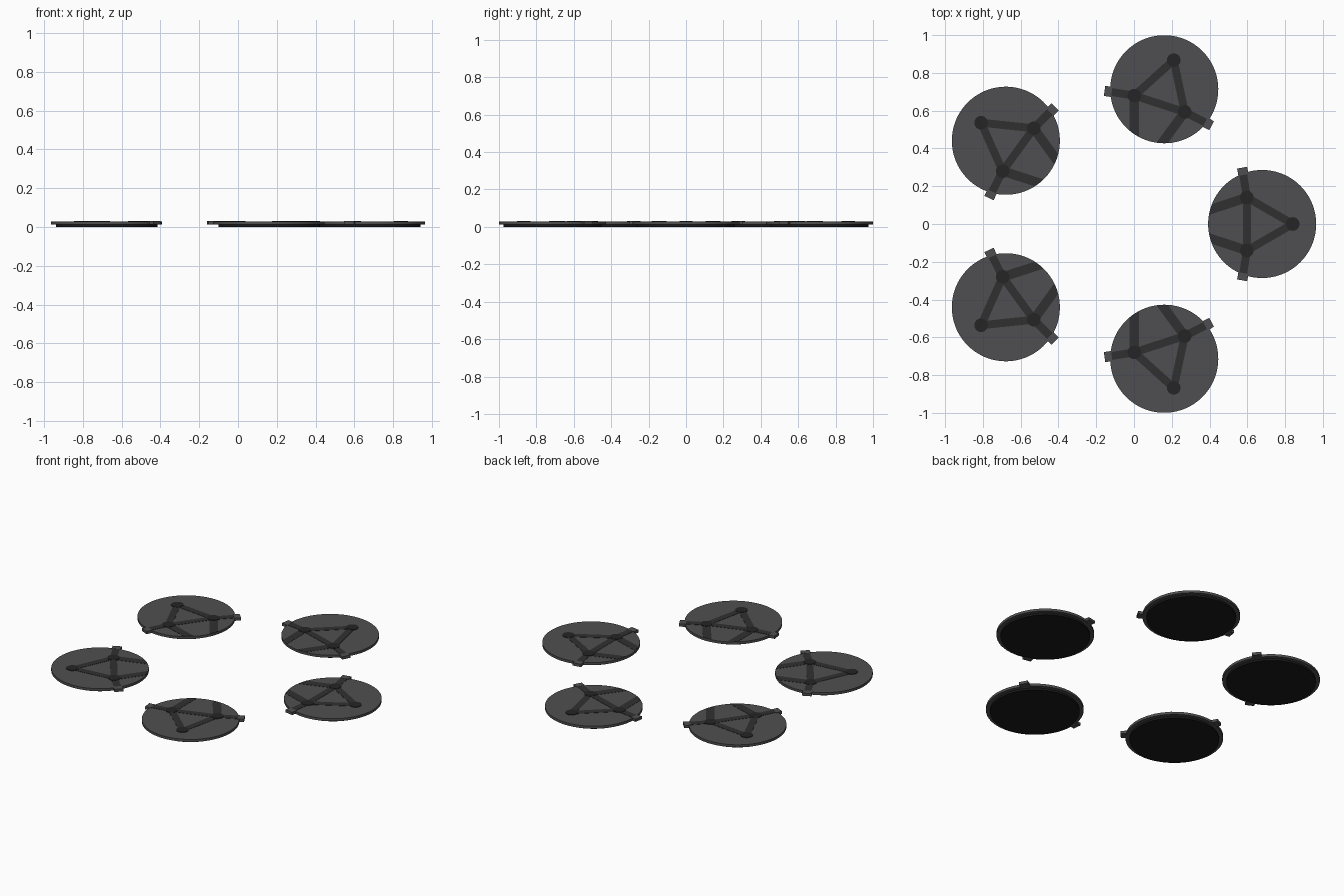
import bpy, bmesh
from math import radians, sqrt, cos, sin
from mathutils import Matrix, Vector

if "Cube" in bpy.data.objects:
    bpy.data.objects.remove(bpy.data.objects["Cube"])

R, RING = 0.286, 0.75          # pad radius, ring radius
SHIFT = -0.0716                # centres the ring in x


def material(name, v):
    m = bpy.data.materials.new(name)
    m.diffuse_color = (v, v, v * 1.04, 1)
    m.use_nodes = True
    m.node_tree.nodes["Principled BSDF"].inputs["Base Color"].default_value = m.diffuse_color
    return m


GREY = material("dark_grey", 0.078)
BAND = material("charcoal", 0.03)
KNOB = material("near_black", 0.018)
BASE = material("black", 0.01)


def finish(bm, name, mat, place):
    bmesh.ops.recalc_face_normals(bm, faces=bm.faces)
    me = bpy.data.meshes.new(name)
    bm.to_mesh(me)
    bm.free()
    me.materials.append(mat)
    ob = bpy.data.objects.new(name, me)
    bpy.context.collection.objects.link(ob)
    ob.matrix_world = place
    bpy.ops.object.select_all(action='DESELECT')
    bpy.context.view_layer.objects.active = ob
    ob.select_set(True)
    bpy.ops.object.shade_smooth_by_angle(angle=radians(30))


def disc(bm, c, r, z0, z1, n=96):
    bmesh.ops.create_cone(bm, cap_ends=True, segments=n, radius1=r, radius2=r,
                          depth=z1 - z0,
                          matrix=Matrix.Translation((c[0], c[1], (z0 + z1) / 2)))


def prism(bm, pts, z0, z1):
    lo = [bm.verts.new((p[0], p[1], z0)) for p in pts]
    hi = [bm.verts.new((p[0], p[1], z1)) for p in pts]
    bm.faces.new(lo[::-1])
    bm.faces.new(hi)
    for i in range(len(pts)):
        j = (i + 1) % len(pts)
        bm.faces.new((lo[i], lo[j], hi[j], hi[i]))


def band(bm, a, b, w, z0, z1, to_rim=False):
    # straight strip; to_rim trims its end to the pad edge
    d = (b - a).normalized()
    n = Vector((-d.y, d.x)) * w / 2
    ends = []
    for s in (-1, 1):
        p = a + n * s
        t = (b - a).length
        if to_rim:
            k = p.dot(d)
            t = -k + sqrt(k * k - p.dot(p) + (R - 0.001) ** 2)
        ends.append(p + d * t)
    prism(bm, (a - n, ends[0], ends[1], a + n), z0, z1)


nodes = [Vector((cos(radians(a)), sin(radians(a)))) * 0.162 for a in (0, 120, 240)]

for i in range(5):
    rot = Matrix.Rotation(radians(72 * i), 4, 'Z')
    place = Matrix.Translation((SHIFT, 0, 0)) @ rot @ Matrix.Translation((RING, 0, 0))

    # recessed foot and upper plate
    bm = bmesh.new()
    disc(bm, (0, 0), 0.262, 0, 0.014)
    finish(bm, f"pad_foot_{i}", BASE, place)
    bm = bmesh.new()
    disc(bm, (0, 0), R, 0.012, 0.028)
    finish(bm, f"pad_plate_{i}", GREY, place)

    # triangle of bands, plus bands running out to the rim
    bm = bmesh.new()
    for k in range(3):
        band(bm, nodes[k], nodes[(k + 1) % 3], 0.042, 0.026, 0.0295)
    for s in (1, -1):
        a = Vector((-0.081, 0.14 * s))
        band(bm, a, Vector((-0.27, 0.078 * s)), 0.05, 0.026, 0.0293, True)
        band(bm, a, Vector((-0.103, 0.28 * s)), 0.042, 0.026, 0.0297, True)
    finish(bm, f"pad_bands_{i}", BAND, place)

    # clips gripping the rim
    bm = bmesh.new()
    for s in (1, -1):
        band(bm, Vector((-0.099, 0.26 * s)), Vector((-0.106, 0.298 * s)),
             0.054, 0.013, 0.0305)
    finish(bm, f"rim_clips_{i}", GREY, place)

    # round knobs at the triangle corners
    bm = bmesh.new()
    for p in nodes:
        disc(bm, p, 0.036, 0.026, 0.0315, 48)
    finish(bm, f"corner_knobs_{i}", KNOB, place)
